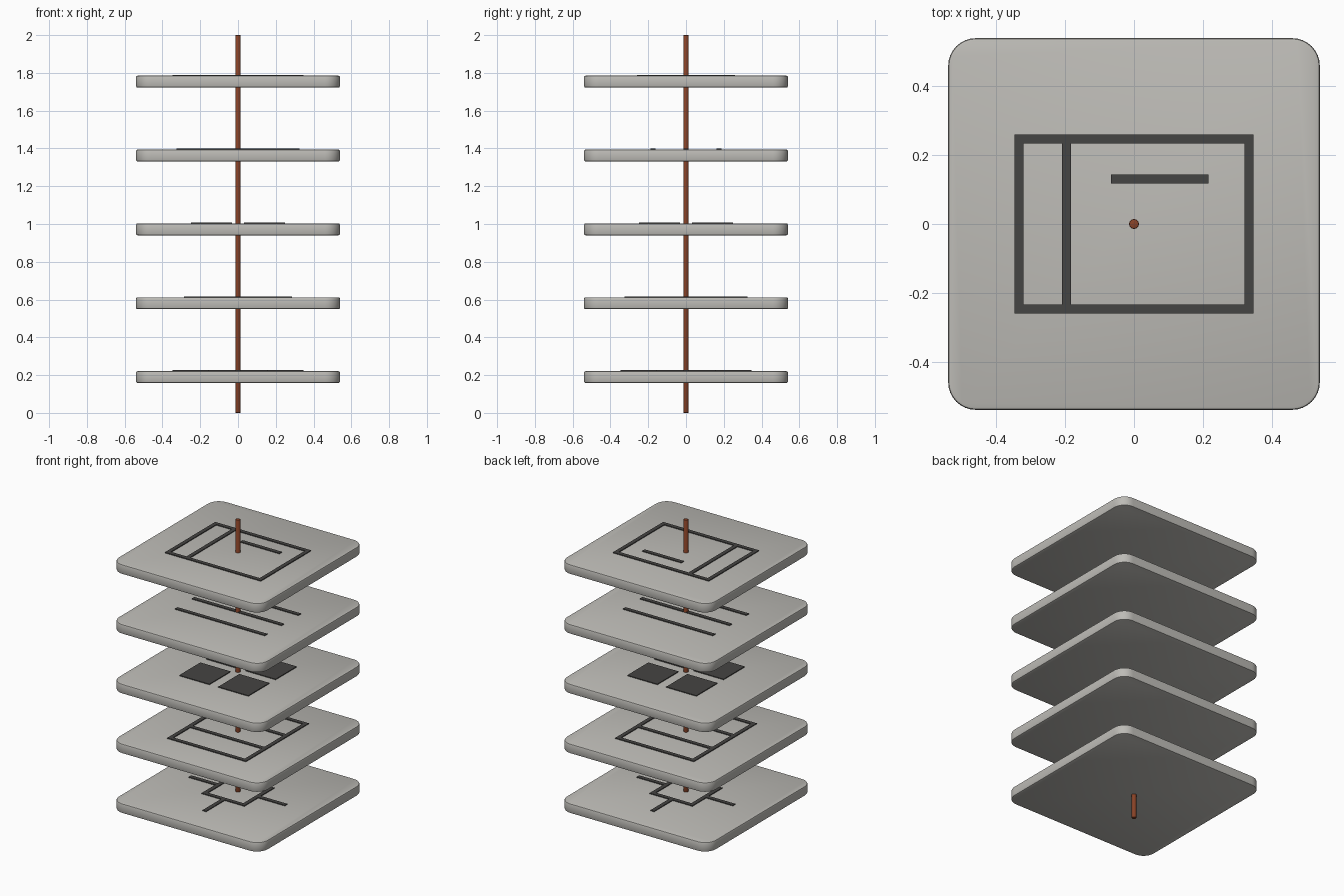
import bpy
import bmesh
from mathutils import Matrix

cube = bpy.data.objects.get("Cube")
if cube:
    bpy.data.objects.remove(cube)

HALF, THICK, CORNER = 0.54, 0.063, 0.08
FIRST_TOP, SPACING = 0.221, 0.391
LINE, RAISE = 0.026, 0.005


def material(name, color):
    mat = bpy.data.materials.new(name)
    mat.use_nodes = True
    mat.diffuse_color = (*color, 1)
    mat.node_tree.nodes["Principled BSDF"].inputs["Base Color"].default_value = (*color, 1)
    return mat


stone = material("light warm grey", (0.51, 0.50, 0.47))
ink = material("charcoal", (0.06, 0.058, 0.056))
copper = material("red brown", (0.25, 0.055, 0.02))


def finish(name, bm, mat, z=0, smooth=True):
    mesh = bpy.data.meshes.new(name)
    bm.to_mesh(mesh)
    bm.free()
    mesh.materials.append(mat)
    obj = bpy.data.objects.new(name, mesh)
    obj.location.z = z
    bpy.context.collection.objects.link(obj)
    if smooth:
        bpy.ops.object.select_all(action='DESELECT')
        obj.select_set(True)
        bpy.context.view_layer.objects.active = obj
        bpy.ops.object.shade_smooth_by_angle()
    return obj


def add_box(bm, x0, x1, y0, y1, z0, z1):
    size = Matrix.Diagonal((x1 - x0, y1 - y0, z1 - z0, 1))
    place = Matrix.Translation(((x0 + x1) / 2, (y0 + y1) / 2, (z0 + z1) / 2))
    return bmesh.ops.create_cube(bm, size=1, matrix=place @ size)["verts"]


def plate(name, top):
    bm = bmesh.new()
    add_box(bm, -HALF, HALF, -HALF, HALF, -THICK, 0)
    # Round the upright corners, then soften both rims
    upright = [e for e in bm.edges if abs(e.verts[0].co.z - e.verts[1].co.z) > THICK / 2]
    bmesh.ops.bevel(bm, geom=upright, offset=CORNER, segments=8, profile=0.5, affect='EDGES')
    rims = [e for e in bm.edges if abs(e.verts[0].co.z - e.verts[1].co.z) < THICK / 2]
    bmesh.ops.bevel(bm, geom=rims, offset=0.008, segments=2, profile=0.5, affect='EDGES')
    finish(name, bm, stone, top)


def symbol(name, top, rects):
    bm = bmesh.new()
    for rect in rects:
        add_box(bm, *rect, -0.002, RAISE)
    finish(name, bm, ink, top, smooth=False)


def across(y, x0, x1):
    return (x0, x1, y - LINE / 2, y + LINE / 2)


def along(x, y0, y1):
    return (x - LINE / 2, x + LINE / 2, y0, y1)


def frame(hx, hy):
    inner = hy - LINE
    return ([across(s * (hy - LINE / 2), -hx, hx) for s in (-1, 1)]
            + [along(s * (hx - LINE / 2), -inner, inner) for s in (-1, 1)])


# Symbols from the bottom plate to the top plate
ring, reach = 0.155, 0.348
hub = frame(ring, ring) + [across(0, -reach, -ring), across(0, ring, reach),
                           along(0, -reach, -ring), along(0, ring, reach)]
shelves = frame(0.285, 0.325) + [across(s * 0.11, -0.259, 0.259) for s in (-1, 1)]
spans = [(-0.25, -0.032), (0.032, 0.25)]
tiles = [(*sx, *sy) for sx in spans for sy in spans]
rows = [across(y, -0.325, 0.325) for y in (-0.174, 0, 0.174)]
window = frame(0.347, 0.26) + [along(-0.196, -0.234, 0.234), across(0.131, -0.067, 0.217)]

layers = [("hub", hub), ("shelves", shelves), ("tiles", tiles), ("rows", rows), ("window", window)]
for i, (label, rects) in enumerate(layers):
    top = FIRST_TOP + i * SPACING
    plate(f"{label}_plate", top)
    symbol(f"{label}_symbol", top, rects)

# Central rod through every plate
bm = bmesh.new()
bmesh.ops.create_cone(bm, cap_ends=True, segments=16, radius1=0.0145, radius2=0.0145, depth=2)
ends = [e for e in bm.edges if abs(e.verts[0].co.z - e.verts[1].co.z) < 1]
bmesh.ops.bevel(bm, geom=ends, offset=0.004, segments=2, profile=0.5, affect='EDGES')
finish("central_rod", bm, copper, 1)
